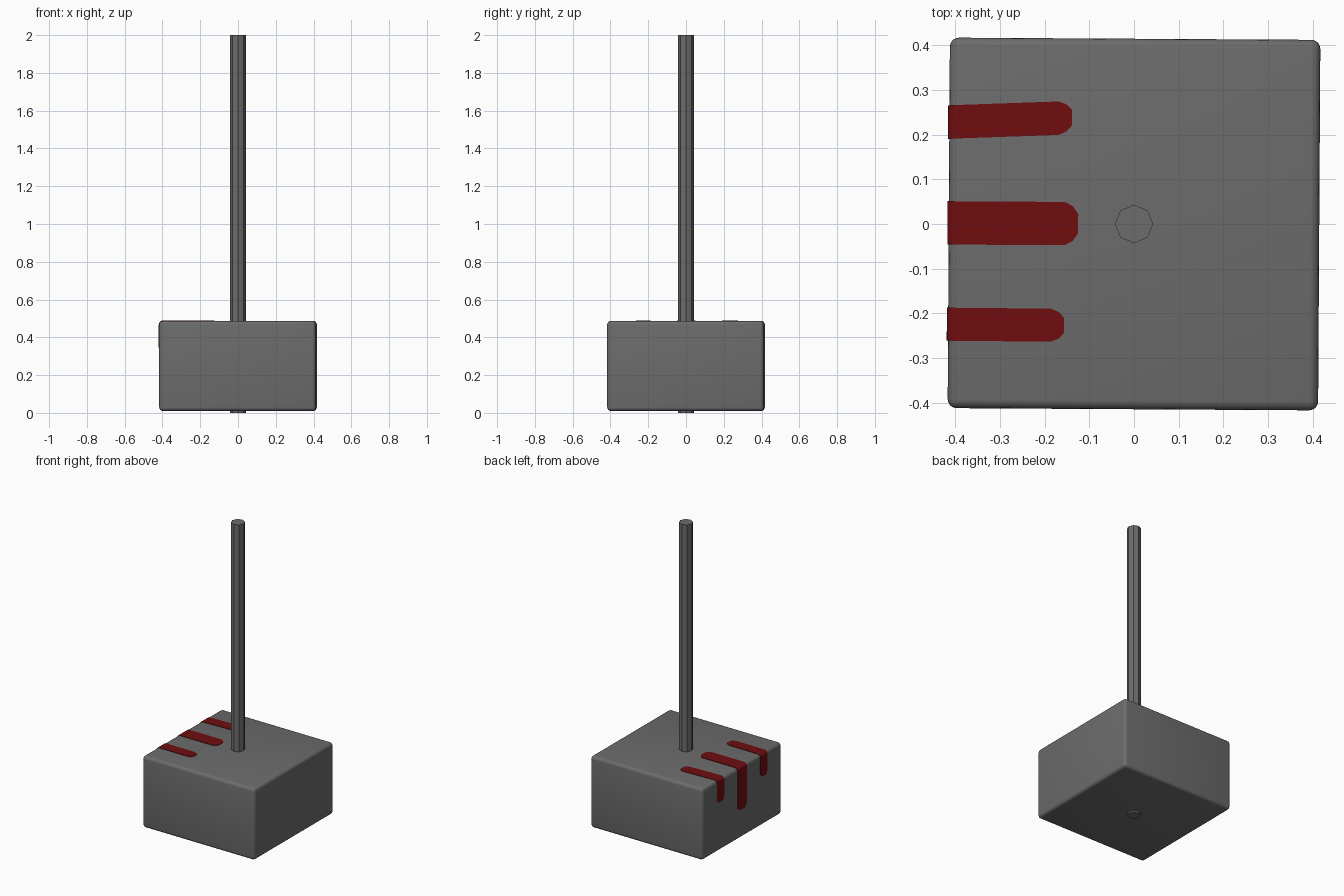
import bpy, bmesh, math

if "Cube" in bpy.data.objects:
    bpy.data.objects.remove(bpy.data.objects["Cube"])

TILT = math.radians(-0.35)      # the head sits very slightly twisted
HALF, Z0, Z1, R = 0.415, 0.01, 0.487, 0.02


def material(name, rgb):
    m = bpy.data.materials.new(name)
    m.diffuse_color = (*rgb, 1)
    m.use_nodes = True
    m.node_tree.nodes["Principled BSDF"].inputs["Base Color"].default_value = m.diffuse_color
    return m


grey = material("dark_grey", (0.15, 0.15, 0.15))
red = material("dark_red", (0.165, 0.004, 0.005))


def add_object(name, bm, mat):
    bmesh.ops.recalc_face_normals(bm, faces=bm.faces)
    me = bpy.data.meshes.new(name)
    bm.to_mesh(me)
    bm.free()
    me.materials.append(mat)
    ob = bpy.data.objects.new(name, me)
    bpy.context.collection.objects.link(ob)
    return ob


# Handle: eight-sided shaft running right through the head
bpy.ops.mesh.primitive_cylinder_add(vertices=8, radius=0.043, depth=2, location=(0, 0, 1))
handle = bpy.context.object
handle.name = "handle"
handle.data.materials.append(grey)

# Head: block with rounded edges
bpy.ops.mesh.primitive_cube_add(size=1, location=(0, 0, (Z0 + Z1) / 2))
head = bpy.context.object
head.name = "hammer_head"
head.scale = (2 * HALF, 2 * HALF, Z1 - Z0)
bpy.ops.object.transform_apply(location=False, rotation=False, scale=True)
head.rotation_euler.z = TILT
head.data.materials.append(grey)
bev = head.modifiers.new("rounded_edges", 'BEVEL')
bev.width, bev.segments = R, 4
bpy.ops.object.modifier_apply(modifier=bev.name)
bpy.ops.object.shade_smooth_by_angle(angle=math.radians(35))


# Painted drips: thin strips from the top, over the edge and down the left face
def drip(name, y, width, x_tip, z_end, skew):
    lift = 0.003
    # (x, z, relative width) along the strip
    path = [(x_tip, Z1 + lift, 0.45), (x_tip - 0.012, Z1 + lift, 0.8),
            (x_tip - 0.03, Z1 + lift, 1)]
    for i in range(6):
        a = math.radians(90 + 18 * i)
        path.append((-HALF + R + (R + lift) * math.cos(a),
                     Z1 - R + (R + lift) * math.sin(a), 1))
    xs = -HALF - lift
    path += [(xs, z_end + 0.03, 1), (xs, z_end + 0.012, 0.8), (xs, z_end, 0.45)]
    bm = bmesh.new()
    rows = []
    for x, z, k in path:
        yc = y + skew * (x + HALF) / 0.27
        rows.append([bm.verts.new((x, yc + s * k * width / 2, z)) for s in (-1, 1)])
    for a, b in zip(rows, rows[1:]):
        bm.faces.new((a[0], a[1], b[1], b[0]))
    bmesh.ops.recalc_face_normals(bm, faces=bm.faces)
    if bm.faces[:][0].normal.z < 0:
        bmesh.ops.reverse_faces(bm, faces=bm.faces)
    bm.faces.ensure_lookup_table()
    bmesh.ops.solidify(bm, geom=bm.faces[:], thickness=0.005)
    ob = add_object(name, bm, red)
    ob.rotation_euler.z = TILT


drip("drip_back", 0.226, 0.075, -0.14, 0.335, 0.011)
drip("drip_middle", 0.0, 0.097, -0.125, 0.20, 0.0)
drip("drip_front", -0.227, 0.074, -0.155, 0.335, -0.001)
